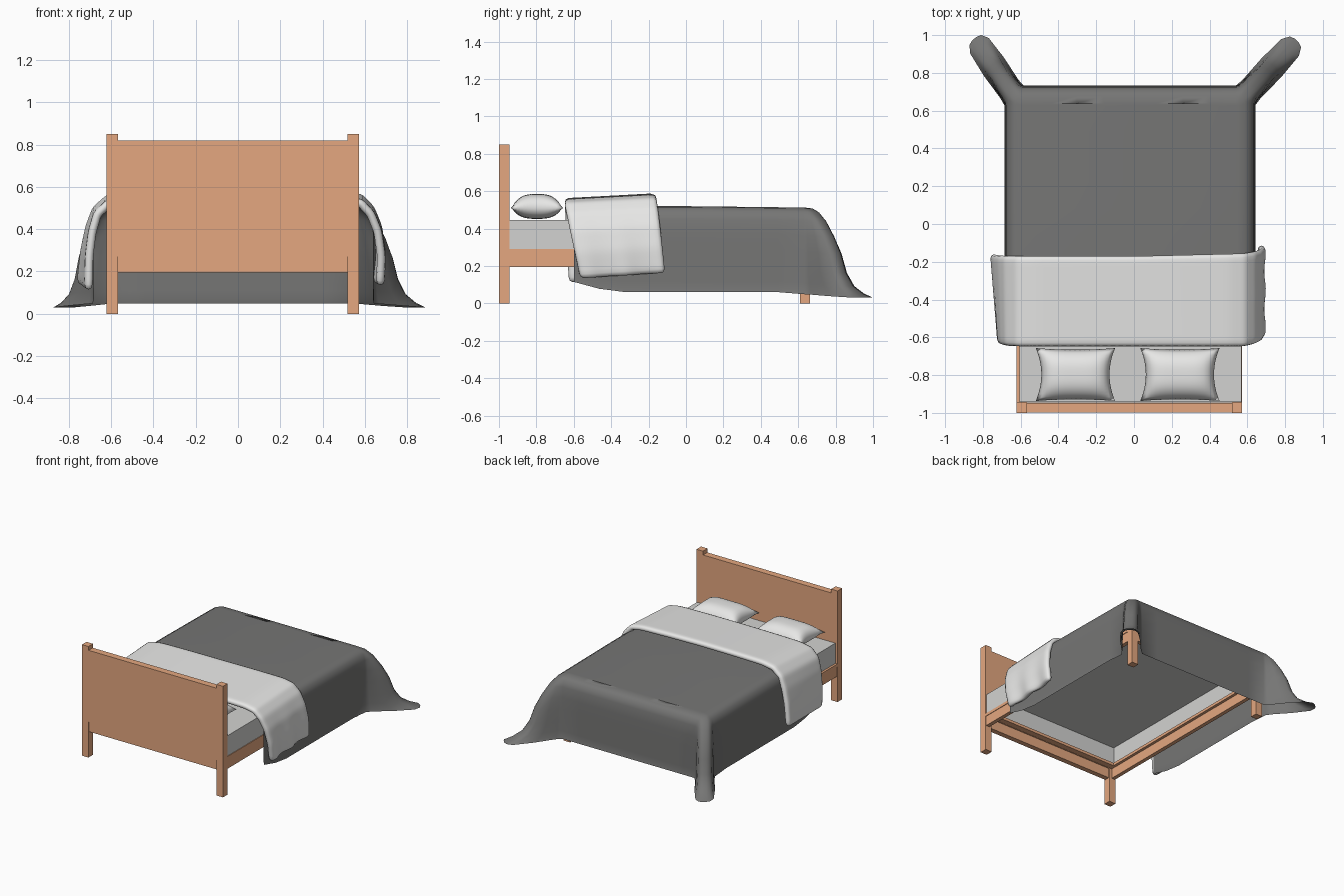
import bpy, bmesh, math
from mathutils import Vector

if "Cube" in bpy.data.objects:
    bpy.data.objects.remove(bpy.data.objects["Cube"])


def material(name, rgb):
    m = bpy.data.materials.new(name)
    m.use_nodes = True
    m.diffuse_color = (*rgb, 1)
    m.node_tree.nodes["Principled BSDF"].inputs["Base Color"].default_value = (*rgb, 1)
    return m


WOOD = material("warm wood", (0.78, 0.39, 0.215))
LINEN = material("white linen", (0.84, 0.84, 0.83))
SHEET = material("pale grey sheet", (0.65, 0.65, 0.635))
WOOL = material("dark grey wool", (0.18, 0.18, 0.177))


def finish(name, bm, mat, smooth=False):
    bmesh.ops.recalc_face_normals(bm, faces=bm.faces)
    mesh = bpy.data.meshes.new(name)
    bm.to_mesh(mesh)
    bm.free()
    ob = bpy.data.objects.new(name, mesh)
    bpy.context.collection.objects.link(ob)
    mesh.materials.append(mat)
    if smooth:
        for p in mesh.polygons:
            p.use_smooth = True
    return ob


def box(name, x, y, z, mat, open_bottom=False):
    bm = bmesh.new()
    bmesh.ops.create_cube(bm, size=1)
    for v in bm.verts:
        for i, (a, b) in enumerate((x, y, z)):
            v.co[i] = a if v.co[i] < 0 else b
    if open_bottom:
        low = [f for f in bm.faces if f.calc_center_median().z < z[0] + 0.001]
        bmesh.ops.delete(bm, geom=low, context="FACES_ONLY")
    return finish(name, bm, mat)


def grid_faces(bm, rows):
    for a, b in zip(rows, rows[1:]):
        for i in range(len(a) - 1):
            bm.faces.new((a[i], a[i + 1], b[i + 1], b[i]))


def lerp_path(points, t):
    """Point at fraction t of an evenly keyed path, joined by straight segments."""
    s = t * (len(points) - 1)
    i = min(int(s), len(points) - 2)
    return Vector(points[i]).lerp(Vector(points[i + 1]), s - i)


# Frame: posts, headboard and rails
LEFT, RIGHT, POST = -0.622, 0.573, 0.055
for side, x, edge in (("right", LEFT, LEFT + 0.004), ("left", RIGHT - POST, RIGHT - 0.034)):
    span = (x, x + POST)
    box(f"head_post_{side}", span, (-1, -0.945), (0, 0.85), WOOD)
    box(f"foot_leg_{side}", span, (0.61, 0.663), (0, 0.27), WOOD)
    box(f"side_rail_{side}", (edge, edge + 0.03), (-0.945, 0.61), (0.195, 0.27), WOOD)
    box(f"side_ledge_{side}", span, (-0.945, 0.663), (0.27, 0.292), WOOD)
inner = (LEFT + POST, RIGHT - POST)
box("headboard", inner, (-0.998, -0.947), (0.27, 0.82), WOOD)
box("head_rail", inner, (-0.992, -0.953), (0.195, 0.27), WOOD)
box("head_ledge", inner, (-0.945, -0.9), (0.27, 0.292), WOOD)
box("foot_rail", inner, (0.628, 0.658), (0.195, 0.27), WOOD)
box("foot_ledge", inner, (0.61, 0.663), (0.27, 0.292), WOOD)

# Mattress, hollow underneath
box("mattress", (-0.605, 0.568), (-0.943, 0.65), (0.292, 0.447), SHEET, open_bottom=True)


# Blanket: U-shaped rings stepping down from the top, drawn out at the foot corners
def blanket():
    cx, half, foot, head, rad = -0.022, 0.66, 0.728, -0.6, 0.1
    # height, inset from the outline, share of the corner flare
    levels = [(0.52, 0.09, 0), (0.515, 0.05, 0), (0.495, 0.018, 0.03), (0.45, 0.004, 0.13),
              (0.37, 0, 0.28), (0.28, 0, 0.42), (0.18, 0, 0.52), (0.11, 0, 0.66),
              (0.07, 0, 0.85), (0.05, -0.004, 1)]
    flare = {-1: Vector((-0.19, 0.28)), 1: Vector((0.25, 0.27))}
    bumps = [0, 0.1, 0.5, 0.88, 0.98, 1, 1, 0.98, 0.88, 0.5, 0.1, 0]
    still = Vector((0, 0))
    path = []                       # position, outward direction, flare, sideways spread
    n = 9
    for i in range(n):
        y = head + (foot - rad - head) * i / n
        path.append((Vector((cx - half, y)), Vector((-1, 0)), still, still))
    for side in (-1, 1):
        arc = []
        for k, w in enumerate(bumps):
            t = k / (len(bumps) - 1)
            a = t * math.pi / 2
            d = Vector((side * math.cos(a), math.sin(a)))
            c = Vector((cx + side * (half - rad), foot - rad))
            across = Vector((-side * flare[side].y, abs(flare[side].x))).normalized()
            spread = across * (t - 0.5) * 0.14 * w
            arc.append((c + d * rad, d, flare[side] * w, spread))
        path += arc if side < 0 else arc[::-1]
        if side < 0:
            for i in range(1, 8):
                x = cx + (half - rad) * (i / 4 - 1)
                path.append((Vector((x, foot)), Vector((0, 1)), still, still))
    for i in range(n):
        y = foot - rad - (foot - rad - head) * (i + 1) / n
        path.append((Vector((cx + half, y)), Vector((1, 0)), still, still))
    bm = bmesh.new()
    rows = []
    for z, inset, share in levels:
        row = []
        for p, d, f, spread in path:
            q = p - d * inset + f * share + spread * share
            low = 1 - z / 0.52
            droop = -0.02 * min(f.length / 0.3, 1) * low
            lift = max(0, -0.4 - p.y) * 0.3 * low + 0.012 * low * (p.y < 0.5)
            slope = 0.012 * max(0, q.y) * (1 - low)
            row.append(bm.verts.new((q.x, q.y, z + droop + lift - slope)))
        rows.append(row)
    grid_faces(bm, rows)
    top = rows[0]
    m = len(top)
    for i in range(m // 2 - 1):
        bm.faces.new((top[i], top[i + 1], top[m - 2 - i], top[m - 1 - i]))
    if m % 2:
        bm.faces.new((top[m // 2 - 1], top[m // 2], top[m // 2 + 1]))
    return finish("blanket", bm, WOOL, True)


blanket()


# Folded throw: an arch across the bed, thickened and softened
def throw():
    right = [(0.5, 0.568), (0.59, 0.55), (0.645, 0.49), (0.68, 0.4), (0.695, 0.28), (0.685, 0.14)]
    left = [(-0.52, 0.568), (-0.62, 0.55), (-0.685, 0.49), (-0.715, 0.4), (-0.735, 0.28),
            (-0.745, 0.12)]
    arch = left[::-1] + [(-0.25, 0.572), (0, 0.573), (0.25, 0.572)] + right
    nu, nv = 42, 12
    bm = bmesh.new()
    rows = []
    for i in range(nu + 1):
        p = lerp_path(arch, i / nu)
        hang = max(0, (0.55 - p.y) / 0.42)
        side = 1 if p.x > 0 else -1
        row = []
        for j in range(nv + 1):
            v = j / nv
            front = -0.65 + 0.06 * hang * (side > 0) + 0.02 * hang
            back = -0.17 + (0.045 * hang if side > 0 else 0.01 * hang) + 0.025 * max(0, p.x)
            y = front + (back - front) * v
            x = p.x
            if side > 0:
                x += 0.012 * hang ** 2 * math.sin(v * 15)
            else:
                x += (0.5 - v) * 0.04 * hang
            z = p.y + 0.026 * (v - 0.4) * (1 - min(hang, 1)) + 0.03 * hang * (v - 0.3)
            row.append(bm.verts.new((x, y, z)))
        rows.append(row)
    grid_faces(bm, rows)
    ob = finish("folded_throw", bm, LINEN, True)
    if sum(p.normal.z for p in ob.data.polygons) < 0:
        ob.data.flip_normals()
    thick = ob.modifiers.new("thickness", "SOLIDIFY")
    thick.thickness, thick.offset = 0.04, -1
    soft = ob.modifiers.new("soften", "SUBSURF")
    soft.levels = soft.render_levels = 1


throw()


# Pillows: puffed grids with pinched sides
def pillow(name, cx):
    n = 16
    bm = bmesh.new()
    for s in (-1, 1):
        rows = []
        for i in range(n + 1):
            u = i / n * 2 - 1
            row = []
            for j in range(n + 1):
                v = j / n * 2 - 1
                puff = ((1 - u ** 4) * (1 - abs(v) ** 3)) ** 0.75
                x = cx + 0.21 * u * (1 - 0.14 * (1 - v * v) * abs(u) ** 3)
                y = -0.797 + 0.14 * v * (1 - 0.06 * (1 - u * u))
                z = 0.51 + s * (0.075 if s > 0 else 0.058) * puff
                row.append(bm.verts.new((x, y, z)))
            rows.append(row)
        grid_faces(bm, rows)
    bmesh.ops.remove_doubles(bm, verts=bm.verts, dist=0.0005)
    finish(name, bm, LINEN, True)


pillow("pillow_right", -0.31)
pillow("pillow_left", 0.243)
